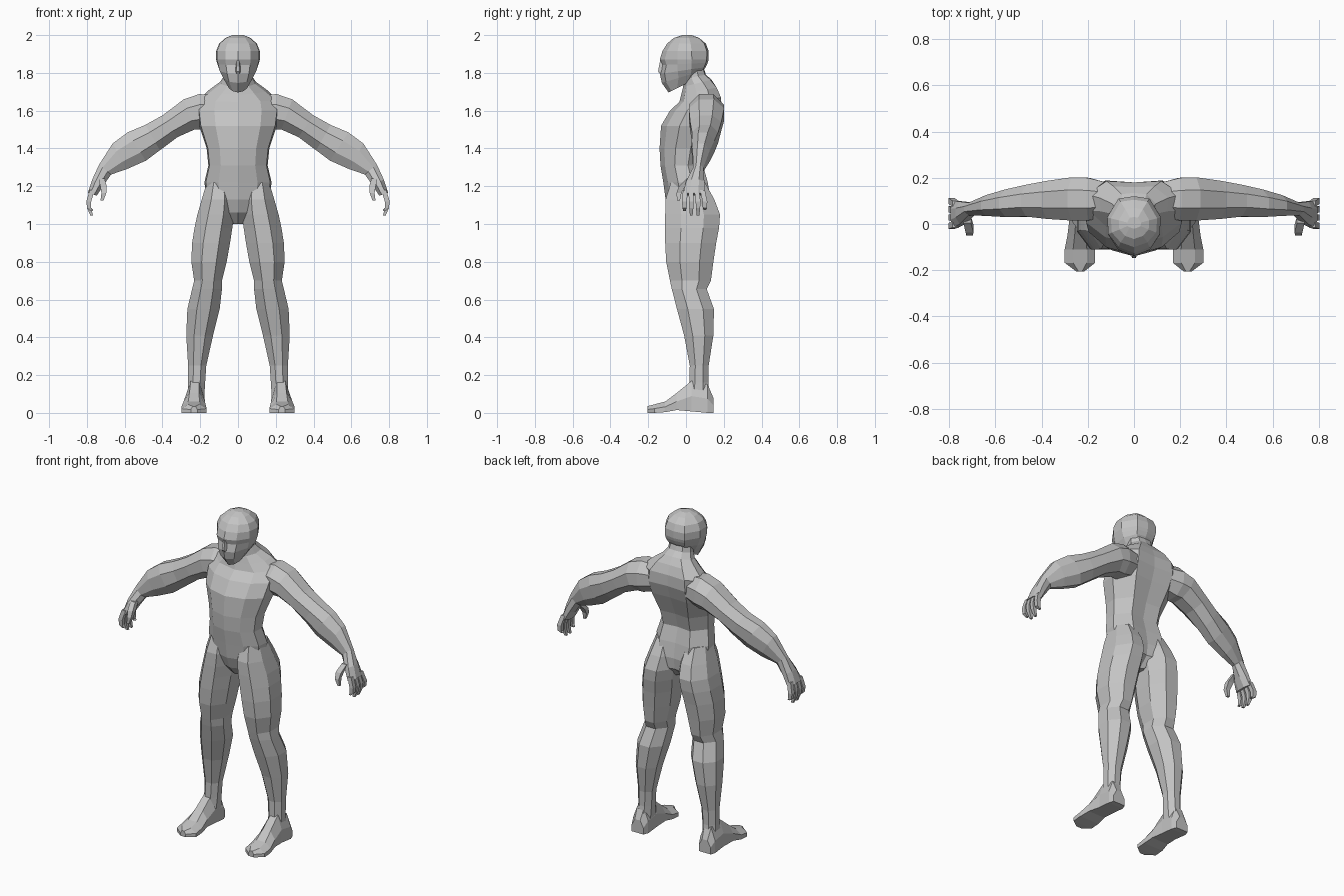
import bpy, bmesh, math
from mathutils import Vector

grey = bpy.data.materials.new("plain grey")
grey.diffuse_color = (0.55, 0.55, 0.55, 1)


def loft(name, rings, mirror=False):
    """Skin a list of equal-length point rings and cap both ends."""
    bm = bmesh.new()
    vs = [[bm.verts.new(p) for p in r] for r in rings]
    n = len(vs[0])
    for a, b in zip(vs, vs[1:]):
        for i in range(n):
            j = (i + 1) % n
            bm.faces.new((a[i], a[j], b[j], b[i]))
    bm.faces.new(vs[0][::-1])
    bm.faces.new(vs[-1])
    bmesh.ops.recalc_face_normals(bm, faces=bm.faces)
    me = bpy.data.meshes.new(name)
    bm.to_mesh(me)
    bm.free()
    me.materials.append(grey)
    ob = bpy.data.objects.new(name, me)
    bpy.context.collection.objects.link(ob)
    if mirror:
        ob.modifiers.new("Mirror", 'MIRROR').use_mirror_merge = False
    return ob


def body_ring(z, w, yf, yb, sy=None, tilt=0.0, groove=0.0, fc=0.58, fd=0.1):
    """Symmetric ring: front centre, front corner, side, back corner, back centre."""
    d = yb - yf
    sy = yf + d * 0.5 if sy is None else sy
    half = [(0, yf), (fc * w, yf + fd * d), (w * 0.96, sy - d * 0.18), (w, sy + d * 0.12),
            (0.58 * w, yb - 0.04 * d), (0, yb - groove)]
    full = half + [(-x, y) for x, y in half[-2:0:-1]]
    return [Vector((x, y, z + tilt * y)) for x, y in full]


def octagon():
    k = 1 / math.cos(math.pi / 8)
    return [(k * math.cos(math.pi / 8 + i * math.pi / 4),
             k * math.sin(math.pi / 8 + i * math.pi / 4)) for i in range(8)]


# Torso with neck
torso = [
    (1.00, .035, -.03, .07), (1.06, .09, -.085, .13), (1.13, .165, -.108, .14),
    (1.22, .178, -.12, .125), (1.31, .157, -.135, .10), (1.40, .166, -.14, .125),
    (1.52, .205, -.132, .175), (1.60, .215, -.085, .20),
]
rings = [body_ring(*t, groove=.02) for t in torso]
rings += [body_ring(1.65, .205, -.035, .195, .10, .1, .015),
          body_ring(1.69, .15, -.025, .17, .09, .2, .01),
          body_ring(1.73, .095, -.015, .135, .07, .25),
          body_ring(1.77, .075, -.015, .105, .05, .2),
          body_ring(1.84, .07, -.01, .09)]
loft("torso", rings)

# Head with tilted jaw, eye recess and brow
head = [
    (1.742, .05, -.092, .06, -.02, .5), (1.785, .082, -.128, .09, 0, .3),
    (1.815, .10, -.138, .105, 0, .15), (1.848, .110, -.128, .115, 0, .05),
    (1.872, .116, -.138, .12, 0, 0), (1.915, .116, -.125, .12, 0, 0),
    (1.955, .100, -.10, .105, 0, 0), (1.985, .066, -.065, .07, 0, 0),
    (2.0, .03, -.02, .03, 0, 0),
]
loft("head", [body_ring(*h) for h in head])

# Nose wedge
loft("nose", [[Vector((s * w, y, z)) for s, y in ((-1, -.11), (1, -.11), (.4, yf), (-.4, yf))]
              for z, w, yf in ((1.795, .018, -.138), (1.808, .02, -.148), (1.865, .012, -.137))])

# Legs: z, inner x, outer x, front y, back y
leg = [
    (1.22, .04, .165, -.08, .10), (1.13, .02, .192, -.108, .15), (1.05, .02, .215, -.11, .18),
    (.98, .03, .23, -.11, .175), (.90, .042, .243, -.11, .16), (.80, .06, .247, -.105, .145),
    (.70, .085, .232, -.085, .132), (.655, .085, .243, -.075, .11), (.55, .097, .268, -.048, .148),
    (.41, .132, .274, -.01, .145), (.25, .168, .264, .02, .12), (.16, .174, .264, .018, .118),
    (.06, .18, .268, .0, .13),
]
rings = []
for z, xi, xo, yf, yb in leg:
    rings.append([Vector(((xi + xo) / 2 + a * (xo - xi) / 2, (yf + yb) / 2 + b * (yb - yf) / 2, z))
                  for a, b in octagon()])
loft("leg", rings, True)

# Feet: y, inner x, outer x, bottom z, top z
foot = [
    (.145, .19, .27, .0, .08), (.115, .178, .28, 0, .15), (.03, .178, .278, .008, .17),
    (-.05, .175, .288, .015, .105), (-.11, .168, .30, .004, .06), (-.168, .168, .30, 0, .045),
    (-.205, .215, .25, 0, .035),
]
shape = [(-1, 0), (1, 0), (1, .5), (.45, 1), (-.45, 1), (-1, .5)]
loft("foot", [[Vector(((xi + xo) / 2 + a * (xo - xi) / 2, y, zb + b * (zt - zb))) for a, b in shape]
              for y, xi, xo, zb, zt in foot], True)

# Arms with palms: top x z, bottom x z, front y, back y
arm = [
    (.12, 1.68, .12, 1.52, .03, .18), (.205, 1.688, .19, 1.50, .015, .20),
    (.287, 1.66, .23, 1.50, .015, .202), (.40, 1.575, .32, 1.46, .022, .187),
    (.49, 1.525, .414, 1.39, .032, .17), (.584, 1.485, .488, 1.335, .03, .15),
    (.663, 1.427, .59, 1.29, .035, .125), (.735, 1.315, .672, 1.262, .038, .092),
    (.772, 1.235, .712, 1.205, .0, .097), (.795, 1.165, .748, 1.15, -.016, .10),
]
rings = []
for tx, tz, bx, bz, yf, yb in arm:
    top, bot = Vector((tx, 0, tz)), Vector((bx, 0, bz))
    mid = (top + bot) / 2 + Vector((0, (yf + yb) / 2, 0))
    rings.append([mid + (top - bot) / 2 * b + Vector((0, a * (yb - yf) / 2, 0)) for a, b in octagon()])
loft("arm", rings, True)


def finger(name, path):
    """Four-sided tapered finger along x, y, z, radius stations."""
    loft(name, [[Vector((x + a * r, y + b * r, z)) for a, b in ((-1, -1), (1, -1), (1, 1), (-1, 1))]
                for x, y, z, r in path], True)


# Four curled fingers and the thumb
for i, tip in enumerate((1.07, 1.045, 1.045, 1.075)):
    y0, y1 = -.003 + .03 * i, -.008 + .036 * i
    finger("finger", [(.772, y0, 1.18, .013), (.79, y1, 1.12, .013),
                      (.788, y1, 1.085, .011), (.775, y1, tip, .007)])
finger("thumb", [(.722, .02, 1.24, .016), (.712, -.02, 1.20, .017),
                 (.71, -.037, 1.165, .013), (.72, -.04, 1.125, .008)])
